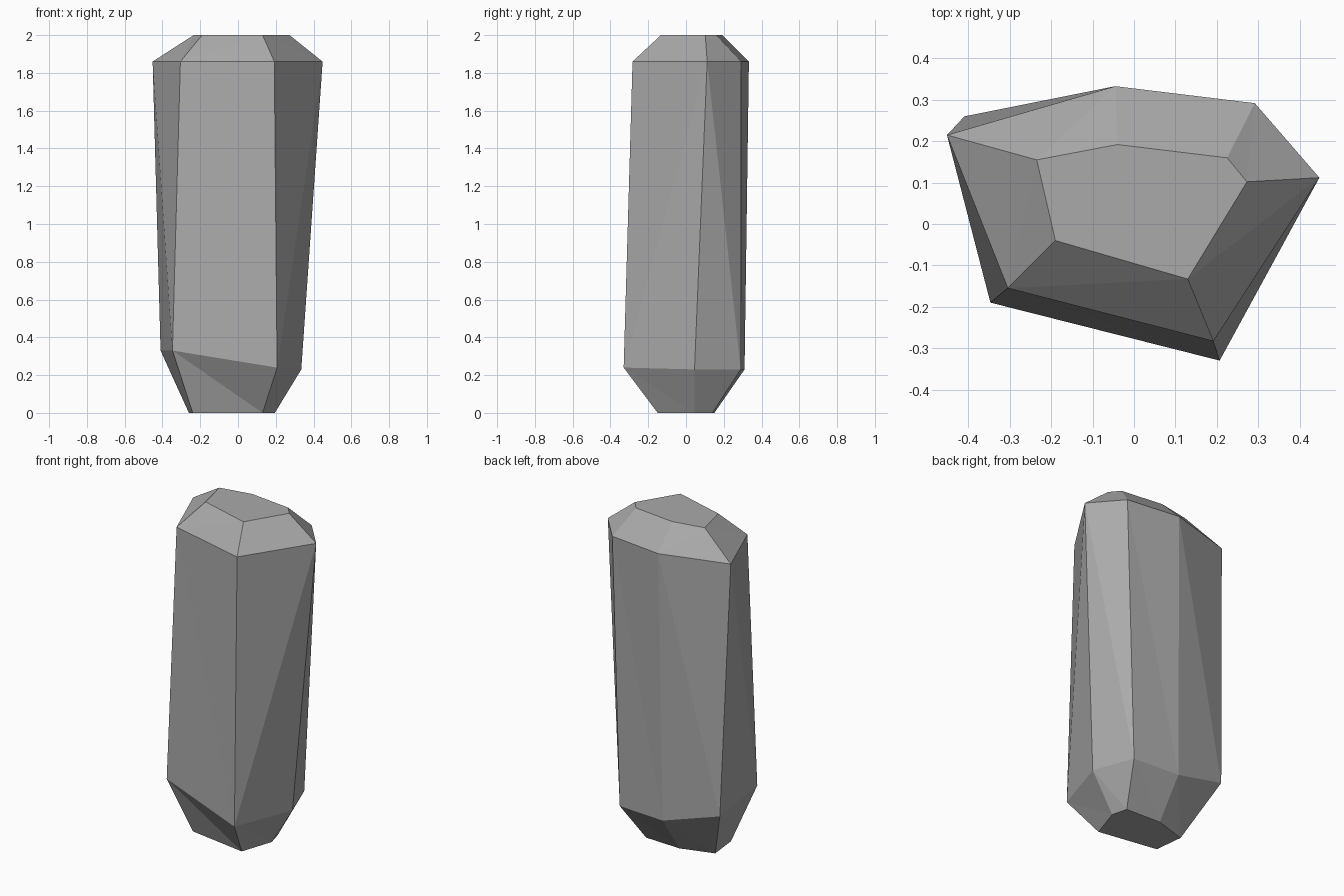
import bpy
import bmesh

# Remove the default cube
cube = bpy.data.objects.get("Cube")
if cube:
    bpy.data.objects.remove(cube, do_unlink=True)

# Stone material
stone = bpy.data.materials.new("stone_grey")
stone.use_nodes = True
stone_colour = (0.4, 0.4, 0.4, 1)
stone.diffuse_color = stone_colour
shader = next(n for n in stone.node_tree.nodes if n.type == "BSDF_PRINCIPLED")
shader.inputs["Base Color"].default_value = stone_colour
shader.inputs["Roughness"].default_value = 0.9

# Six-sided cross-sections, counter-clockwise from the front-right corner
base_outline = [(-.24, -.09), (.13, -.15), (.195, .045), (.17, .14), (-.06, .15), (-.26, .09)]
lower_outline = [(-.347, -.19), (.207, -.33), (.335, .045), (.243, .29), (-.06, .31), (-.41, .26)]
upper_outline = [(-.305, -.155), (.192, -.283), (.448, .112), (.292, .292), (-.045, .333), (-.452, .215)]
top_outline = [(-.19, -.04), (.13, -.133), (.273, .102), (.225, .16), (-.04, .192), (-.235, .155)]


def add_ring(bm, outline, heights):
    """Place one cross-section, with a height for each corner."""
    return [bm.verts.new((x, y, z)) for (x, y), z in zip(outline, heights)]


def bridge(bm, below, above, rising):
    """Join two rings with facets; sides listed in rising fold the other way."""
    count = len(below)
    for i in range(count):
        j = (i + 1) % count
        a, b, c, d = below[i], below[j], above[j], above[i]
        if i in rising:
            triangles = ((a, b, c), (a, c, d))
        else:
            triangles = ((a, b, d), (b, c, d))
        for corners in triangles:
            bm.faces.new(corners)


# Faceted stone pillar: tapered foot, tall shaft and bevelled crown
bm = bmesh.new()
base = add_ring(bm, base_outline, [0] * 6)
lower = add_ring(bm, lower_outline, [.33, .24, .23, .23, .23, .33])
upper = add_ring(bm, upper_outline, [1.86] * 6)
top = add_ring(bm, top_outline, [2] * 6)
bridge(bm, base, lower, rising=())
bridge(bm, lower, upper, rising=(1,))
bridge(bm, upper, top, rising=(0, 4))
bm.faces.new(top)
bm.faces.new(list(reversed(base)))
bmesh.ops.recalc_face_normals(bm, faces=bm.faces[:])

mesh = bpy.data.meshes.new("stone_pillar")
bm.to_mesh(mesh)
bm.free()
mesh.materials.append(stone)
pillar = bpy.data.objects.new("stone_pillar", mesh)
bpy.context.scene.collection.objects.link(pillar)
